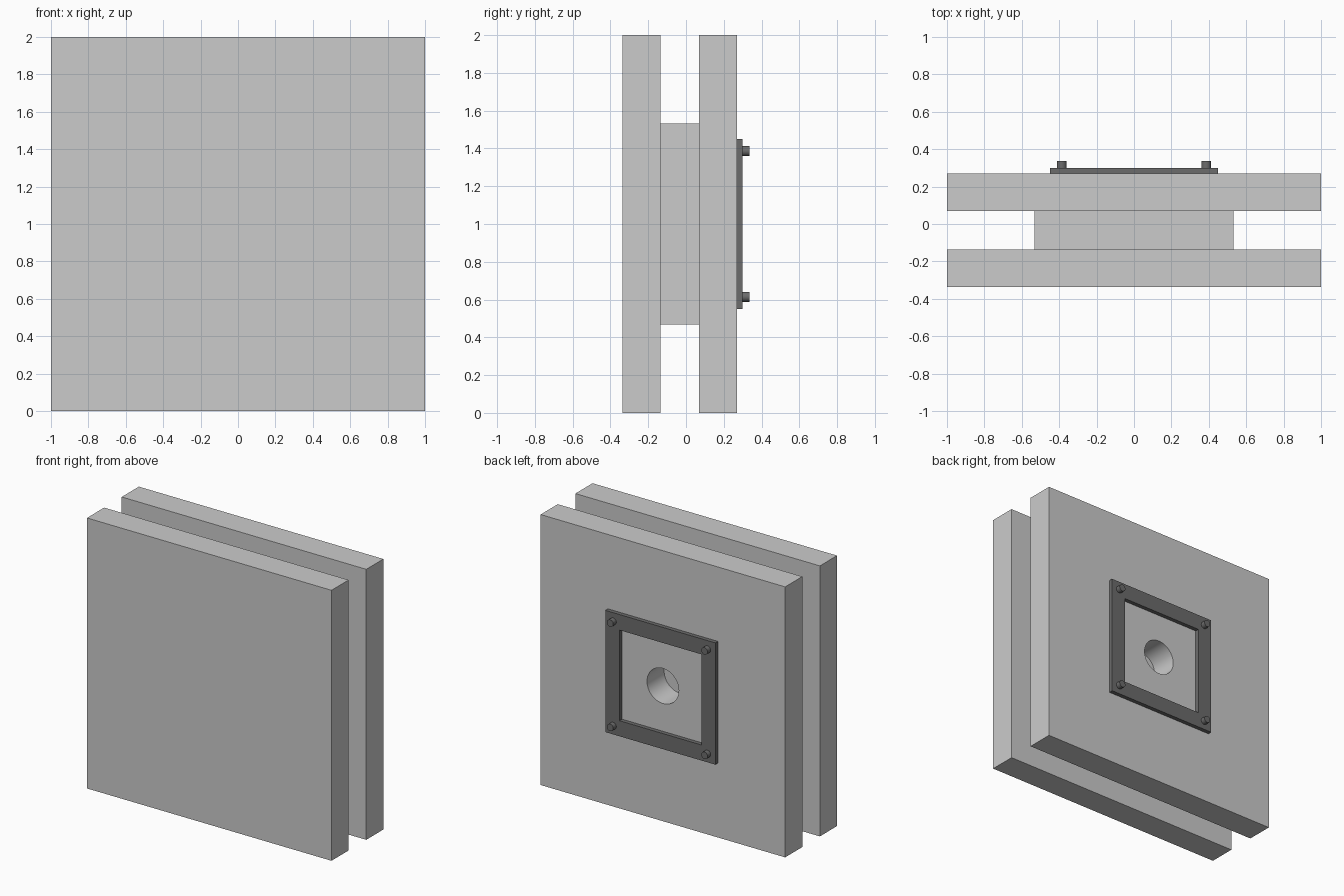
import bpy
from math import pi

if "Cube" in bpy.data.objects:
    bpy.data.objects.remove(bpy.data.objects["Cube"])

ZC = 1.0  # height of the common centre axis

dark = bpy.data.materials.new("dark_metal")
dark.diffuse_color = (0.15, 0.15, 0.15, 1)
dark.use_nodes = True
dark.node_tree.nodes["Principled BSDF"].inputs["Base Color"].default_value = dark.diffuse_color


def slab(name, half, y0, y1, mat=None):
    """Square block centred on the axis, spanning y0..y1."""
    bpy.ops.mesh.primitive_cube_add(size=1, location=(0, (y0 + y1) / 2, ZC))
    ob = bpy.context.object
    ob.name = name
    ob.scale = (2 * half, y1 - y0, 2 * half)
    bpy.ops.object.transform_apply(location=False, rotation=False, scale=True)
    if mat:
        ob.data.materials.append(mat)
    return ob


def rod(name, r, x, z, y0, y1, sides, mat=None):
    """Cylinder along y."""
    bpy.ops.mesh.primitive_cylinder_add(vertices=sides, radius=r, depth=y1 - y0,
                                        location=(x, (y0 + y1) / 2, z),
                                        rotation=(pi / 2, 0, 0))
    ob = bpy.context.object
    ob.name = name
    if mat:
        ob.data.materials.append(mat)
    bpy.ops.object.shade_smooth_by_angle()
    return ob


def cut(target, cutter):
    """Subtract the cutter and remove it."""
    mod = target.modifiers.new("cut", 'BOOLEAN')
    mod.operation = 'DIFFERENCE'
    mod.solver = 'EXACT'
    mod.object = cutter
    bpy.ops.object.select_all(action='DESELECT')
    target.select_set(True)
    bpy.context.view_layer.objects.active = target
    bpy.ops.object.modifier_apply(modifier=mod.name)
    bpy.data.objects.remove(cutter)


# Two large plates with a spacer block between them
slab("front_plate", 1.0, -0.336, -0.136)
slab("spacer_block", 0.533, -0.136, 0.07)
back = slab("back_plate", 1.0, 0.07, 0.27)

# Round hole through the back plate
cut(back, rod("hole_cutter", 0.13, 0, ZC, 0.0, 0.4, 48))
bpy.ops.object.shade_smooth_by_angle()

# Square mounting frame
frame = slab("mounting_frame", 0.45, 0.27, 0.30, dark)
cut(frame, slab("frame_cutter", 0.335, 0.2, 0.4, dark))

# Corner bolts
for sx, side in ((-1, "left"), (1, "right")):
    for sz, level in ((-1, "lower"), (1, "upper")):
        rod(f"bolt_{level}_{side}", 0.026, sx * 0.386, ZC + sz * 0.386,
            0.29, 0.336, 32, dark)
